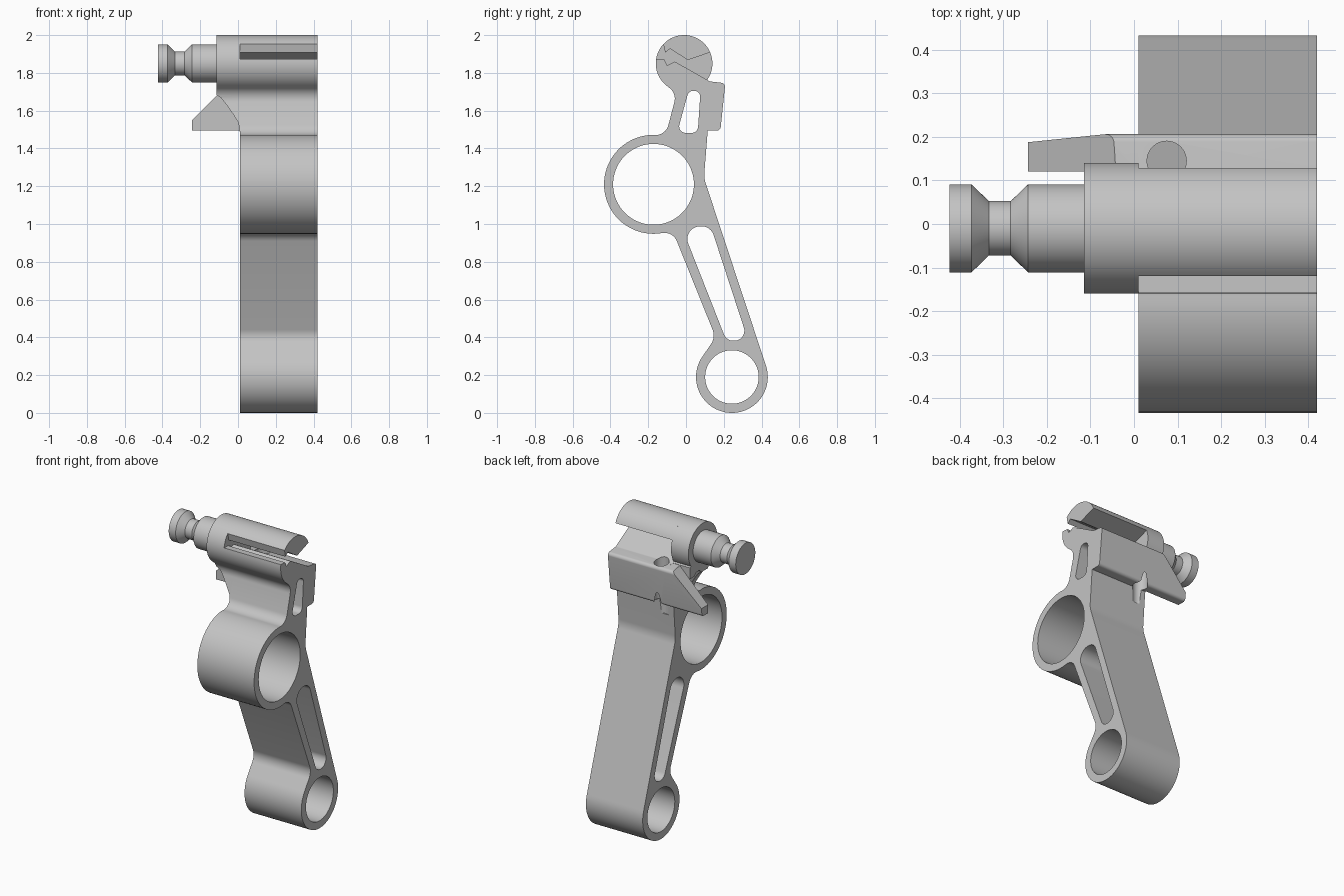
import bpy, bmesh, math
from mathutils import Vector
from mathutils.geometry import tessellate_polygon

if "Cube" in bpy.data.objects:
    bpy.data.objects.remove(bpy.data.objects["Cube"])

grey = bpy.data.materials.new("plain grey")
grey.use_nodes = True
grey.diffuse_color = (0.55, 0.55, 0.55, 1)
grey.node_tree.nodes["Principled BSDF"].inputs["Base Color"].default_value = (0.55, 0.55, 0.55, 1)


def arc(cx, cy, r, start, end):
    """Points on a circle, angles in degrees."""
    n = max(2, round(abs(end - start) / 5))
    angles = [math.radians(start + (end - start) * i / n) for i in range(n + 1)]
    return [(cx + r * math.cos(a), cy + r * math.sin(a)) for a in angles]


def ring(cx, cy, r):
    return arc(cx, cy, r, 0, 360)[:-1]


def rounded(corners):
    """Replace every corner given as (a, b, radius) by a tangent arc."""
    out = []
    for i, c in enumerate(corners):
        p = Vector(c[:2])
        if len(c) == 2:
            out.append(tuple(p))
            continue
        u = (Vector(corners[i - 1][:2]) - p).normalized()
        v = (Vector(corners[(i + 1) % len(corners)][:2]) - p).normalized()
        half = u.angle(v) / 2
        centre = p + (u + v).normalized() * c[2] / math.sin(half)
        t = c[2] / math.tan(half)
        s, e = p + u * t - centre, p + v * t - centre
        out += [tuple(centre + s.lerp(e, k / 8).normalized() * c[2]) for k in range(9)]
    return out


def finish(name, bm):
    bmesh.ops.recalc_face_normals(bm, faces=bm.faces)
    mesh = bpy.data.meshes.new(name)
    bm.to_mesh(mesh)
    bm.free()
    mesh.materials.append(grey)
    obj = bpy.data.objects.new(name, mesh)
    bpy.context.collection.objects.link(obj)
    return obj


def prism(name, loops, lo, hi, axis="x"):
    """Extrude an outline with holes along one axis."""
    place = {"x": lambda p, d: (d, p[0], p[1]),
             "y": lambda p, d: (p[0], d, p[1]),
             "z": lambda p, d: (p[0], p[1], d)}[axis]
    bm = bmesh.new()
    flat = [p for loop in loops for p in loop]
    a = [bm.verts.new(place(p, lo)) for p in flat]
    b = [bm.verts.new(place(p, hi)) for p in flat]
    for tri in tessellate_polygon([[Vector((*p, 0)) for p in loop] for loop in loops]):
        bm.faces.new([a[i] for i in tri])
        bm.faces.new([b[i] for i in reversed(tri)])
    first = 0
    for loop in loops:
        n = len(loop)
        for i in range(n):
            j, k = first + i, first + (i + 1) % n
            bm.faces.new((a[j], a[k], b[k], b[j]))
        first += n
    return finish(name, bm)


def activate(obj):
    bpy.ops.object.select_all(action="DESELECT")
    obj.select_set(True)
    bpy.context.view_layer.objects.active = obj


def carve(obj, cutter, operation):
    mod = obj.modifiers.new("carve", "BOOLEAN")
    mod.operation, mod.solver, mod.object = operation, "EXACT", cutter
    activate(obj)
    bpy.ops.object.modifier_apply(modifier=mod.name)
    bpy.data.objects.remove(cutter)


LEFT, RIGHT, SHOULDER, TIP = 0.01, 0.42, -0.115, -0.243
HEAD = (-0.01, 1.85, 0.15)
SMALL, BIG = (0.243, 0.19), (-0.172, 1.21)

# Side outline of the arm: small ring, back edge, rear bar, lower lip, neck, big ring
outline = rounded(
    arc(*SMALL, 0.19, 145, 378.5)
    + [(0.095, 1.243, 0.15), (0.115, 1.495), (0.182, 1.495, 0.02),
       (0.208, 1.745, 0.02), (0.125, 1.755, 0.02), (0.03, 1.81),
       (-0.06, 1.86), (-0.1, 1.84), (-0.115, 1.872)]
    + arc(*HEAD, 171, 230)
    + [(-0.05, 1.69, 0.07), (-0.108, 1.467, 0.07)]
    + arc(*BIG, 0.262, 92, 280)
    + [(-0.069, 0.96, 0.07), (0.157, 0.4, 0.08)])
neck_slot = rounded([(0.014, 1.705, 0.03), (0.077, 1.705, 0.03),
                     (0.062, 1.482, 0.035), (-0.047, 1.482, 0.035)])
arm_slot = rounded([(-0.024, 0.988, 0.067), (0.131, 0.988, 0.067),
                    (0.329, 0.382, 0.053), (0.214, 0.382, 0.053)])

# Main arm with its rings, slots and the upright hole in the rear bar
loops = [outline, neck_slot, arm_slot, ring(*BIG, 0.214), ring(*SMALL, 0.1415)]
arm = prism("arm", loops, LEFT, RIGHT)
carve(arm, prism("hole_cutter", [ring(0.075, 0.145, 0.045)], 1.4, 1.9, "z"), "DIFFERENCE")

# Upper jaw over the clamping gap
jaw = prism("upper_jaw", [arc(*HEAD, 23, 137) + [(-0.11, 1.907), (-0.085, 1.928), (0.01, 1.868)]],
            LEFT, RIGHT)

# Solid end of the head
barrel = prism("head_barrel", [ring(*HEAD)], SHOULDER, LEFT)

# Curved web that carries the overhanging barrel
web = prism("neck_web", [outline, neck_slot], SHOULDER, LEFT)
sweep = [(-0.13, 1.7), (-0.115, 1.685), (-0.09, 1.668), (-0.06, 1.63), (-0.025, 1.58),
         (0.0, 1.54), (0.008, 1.51), (LEFT, 1.48), (0.03, 1.48), (0.03, 1.77), (-0.13, 1.77)]
carve(web, prism("web_cutter", [sweep], -0.25, 0.122, "y"), "INTERSECT")

# Sloping end of the rear bar
bar = prism("rear_bar_end", [rounded([(0.12, 1.495), (0.182, 1.495, 0.02),
                                      (0.208, 1.745, 0.02), (0.12, 1.755)])], TIP - 0.02, LEFT)
slope = rounded([(TIP, 1.49), (0.03, 1.49), (0.03, 1.77), (-0.04, 1.77), (-0.04, 1.753, 0.03), (TIP, 1.55)])
carve(bar, prism("bar_cutter", [slope], 0, 0.3, "y"), "INTERSECT")

# Turned pin with a waisted groove
bm = bmesh.new()
steps = [(-0.423, 0), (-0.423, 0.101), (-0.373, 0.101), (-0.333, 0.0625),
         (-0.283, 0.0625), (TIP, 0.101), (SHOULDER, 0.101), (SHOULDER, 0)]
verts = [bm.verts.new((x, HEAD[0], HEAD[1] + r)) for x, r in steps]
edges = [bm.edges.new(pair) for pair in zip(verts, verts[1:])]
bmesh.ops.spin(bm, geom=verts + edges, cent=(0, HEAD[0], HEAD[1]), axis=(1, 0, 0),
               angle=math.tau, steps=64)
bmesh.ops.remove_doubles(bm, verts=bm.verts, dist=0.0005)
pin = finish("pin", bm)

for part in (arm, jaw, barrel, web, bar, pin):
    activate(part)
    bpy.ops.object.shade_smooth_by_angle(angle=math.radians(25))
